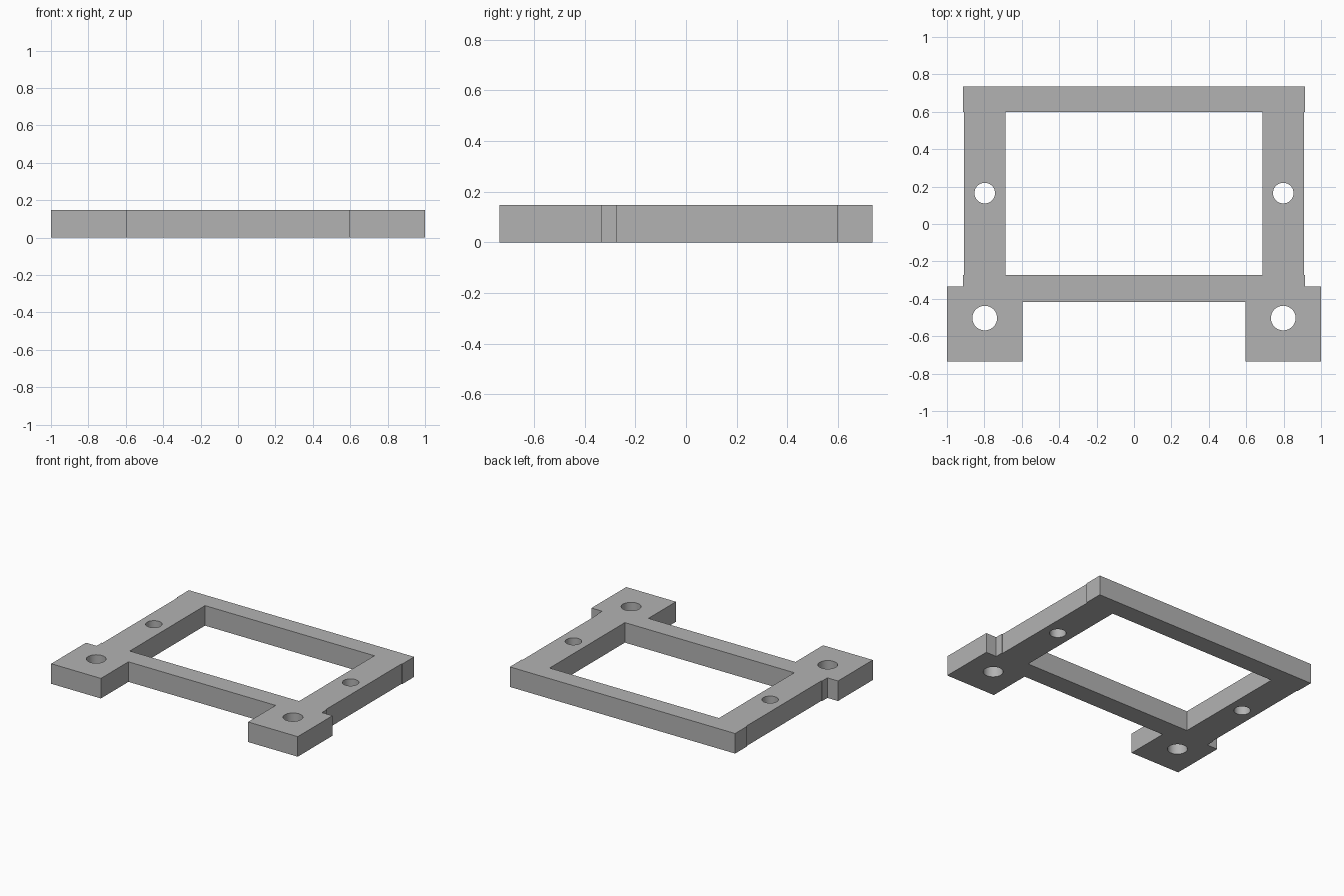
import bpy
from math import cos, sin, pi

if "Cube" in bpy.data.objects:
    bpy.data.objects.remove(bpy.data.objects["Cube"], do_unlink=True)

HEIGHT = 0.147

grey = bpy.data.materials.new("plain_grey")
grey.use_nodes = True
colour = (0.45, 0.45, 0.45, 1)
grey.diffuse_color = colour
grey.node_tree.nodes["Principled BSDF"].inputs["Base Color"].default_value = colour


def add_loop(curve, points):
    """Add a closed straight-sided loop; nested loops become holes."""
    spline = curve.splines.new('POLY')
    spline.points.add(len(points) - 1)
    for point, (x, y) in zip(spline.points, points):
        point.co = (x, y, 0, 1)
    spline.use_cyclic_u = True


def circle(cx, cy, radius, sides=48):
    return [(cx + radius * cos(2 * pi * i / sides),
             cy + radius * sin(2 * pi * i / sides)) for i in range(sides)]


curve = bpy.data.curves.new("bracket_frame", 'CURVE')
curve.dimensions = '2D'
curve.fill_mode = 'BOTH'
curve.extrude = HEIGHT / 2

# Outer outline: right half from the lower rail to the rear bar, then mirrored
half = [(0.597, -0.417), (0.597, -0.736), (1.0, -0.736), (1.0, -0.333),
        (0.914, -0.333), (0.914, -0.273), (0.908, -0.273), (0.908, 0.599),
        (0.914, 0.599), (0.914, 0.736)]
add_loop(curve, half + [(-x, y) for x, y in reversed(half)])

# Window opening
add_loop(curve, [(-0.687, -0.273), (0.687, -0.273), (0.687, 0.599), (-0.687, 0.599)])

# Screw holes: small in the side rails, large in the feet
for side in (-1, 1):
    add_loop(curve, circle(side * 0.798, 0.165, 0.055))
    add_loop(curve, circle(side * 0.798, -0.503, 0.066))

frame = bpy.data.objects.new("bracket_frame", curve)
bpy.context.collection.objects.link(frame)
frame.location.z = HEIGHT / 2
curve.materials.append(grey)

# Turn into a mesh, with smooth hole walls and sharp edges
bpy.ops.object.select_all(action='DESELECT')
frame.select_set(True)
bpy.context.view_layer.objects.active = frame
bpy.ops.object.convert(target='MESH')
frame = bpy.context.object
bpy.ops.object.mode_set(mode='EDIT')
bpy.ops.mesh.select_all(action='SELECT')
bpy.ops.mesh.remove_doubles(threshold=0.0005)
bpy.ops.mesh.normals_make_consistent(inside=False)
bpy.ops.object.mode_set(mode='OBJECT')
bpy.ops.object.shade_smooth_by_angle(angle=0.5)
